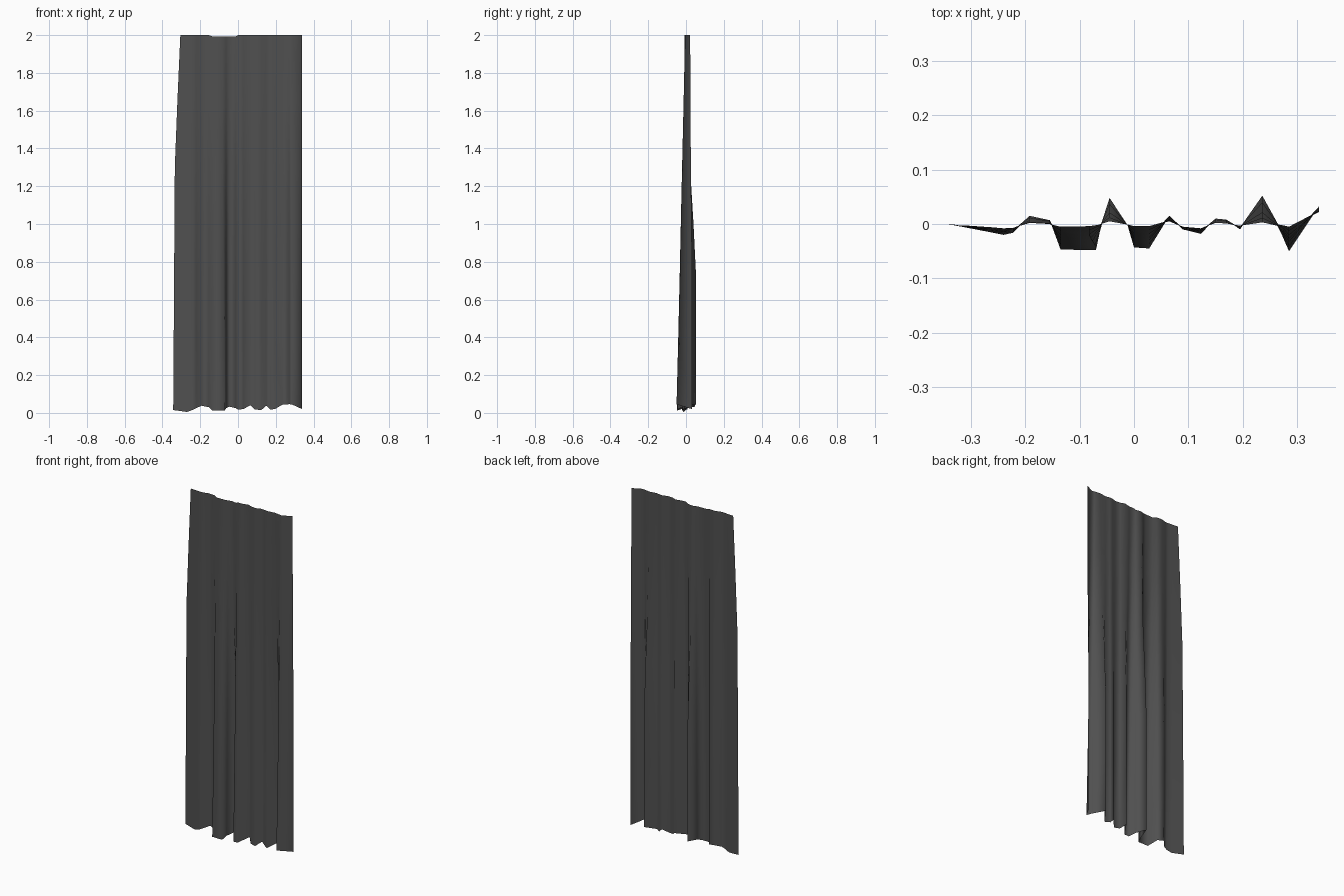
import bpy, bmesh

# Hem outline: x, y, height of the uneven lower edge
HEM = [(-.343, .0, .015), (-.27, -.014, .005), (-.24, -.02, .016), (-.222, -.016, .025),
       (-.192, .015, .038), (-.155, .007, .03), (-.135, -.047, .012),
       (-.07, -.048, .012), (-.063, -.015, .025), (-.045, .048, .033),
       (-.012, -.002, .025), (.0, -.043, .018), (.028, -.045, .02), (.065, .015, .04),
       (.09, -.01, .018), (.123, -.018, .015), (.15, .01, .038), (.17, .008, .018),
       (.195, -.01, .02), (.236, .052, .044), (.272, -.02, .046), (.285, -.05, .045),
       (.34, .032, .02)]
# Depth of the nearly flat top edge
TOP_Y = [-.003, -.006, -.008, -.007, .002, .0, -.005, -.004, -.001, .005, -.001, -.004,
         -.004, .005, -.005, -.008, .002, .001, -.003, .003, -.002, -.005, .022]

# Rows: height, how far backward pleats and forward pleats have opened
ROWS = [(2.0, 0, 0), (1.65, .17, .17), (1.3, .38, .35), (1.0, .75, .5),
        (.75, 1, .62), (.4, 1, .8), (0, 1, 1)]

# Pleated sheet
bm = bmesh.new()
grid = []
for z, back, fwd in ROWS:
    row = []
    for i, (x, y, hem) in enumerate(HEM):
        t = TOP_Y[i]
        k = back if y > t else fwd
        side = max(0, -x - .25) / .093        # left border tapers inward at the top
        taper = .038 * max(0, z - 1.35) / .65 * .65 + .013 * z / 2
        px = x + side * taper
        if i == 7:                            # folded pleat leans over
            px -= .012 * min(1, max(0, z - .3) / .9)
        pz = z if z > 0 else hem
        if z == 2 and -.14 < x < 0:
            pz -= .007
        row.append(bm.verts.new((px, t + (y - t) * k, pz)))
    grid.append(row)
for a, b in zip(grid, grid[1:]):
    for i in range(len(a) - 1):
        bm.faces.new((a[i], b[i], b[i + 1], a[i + 1]))
me = bpy.data.meshes.new("curtain")
bm.to_mesh(me)
bm.free()
me.shade_smooth()
curtain = bpy.data.objects.new("curtain", me)
bpy.context.collection.objects.link(curtain)

# Dark cloth
cloth = bpy.data.materials.new("dark_cloth")
cloth.diffuse_color = (.08, .08, .08, 1)
me.materials.append(cloth)
